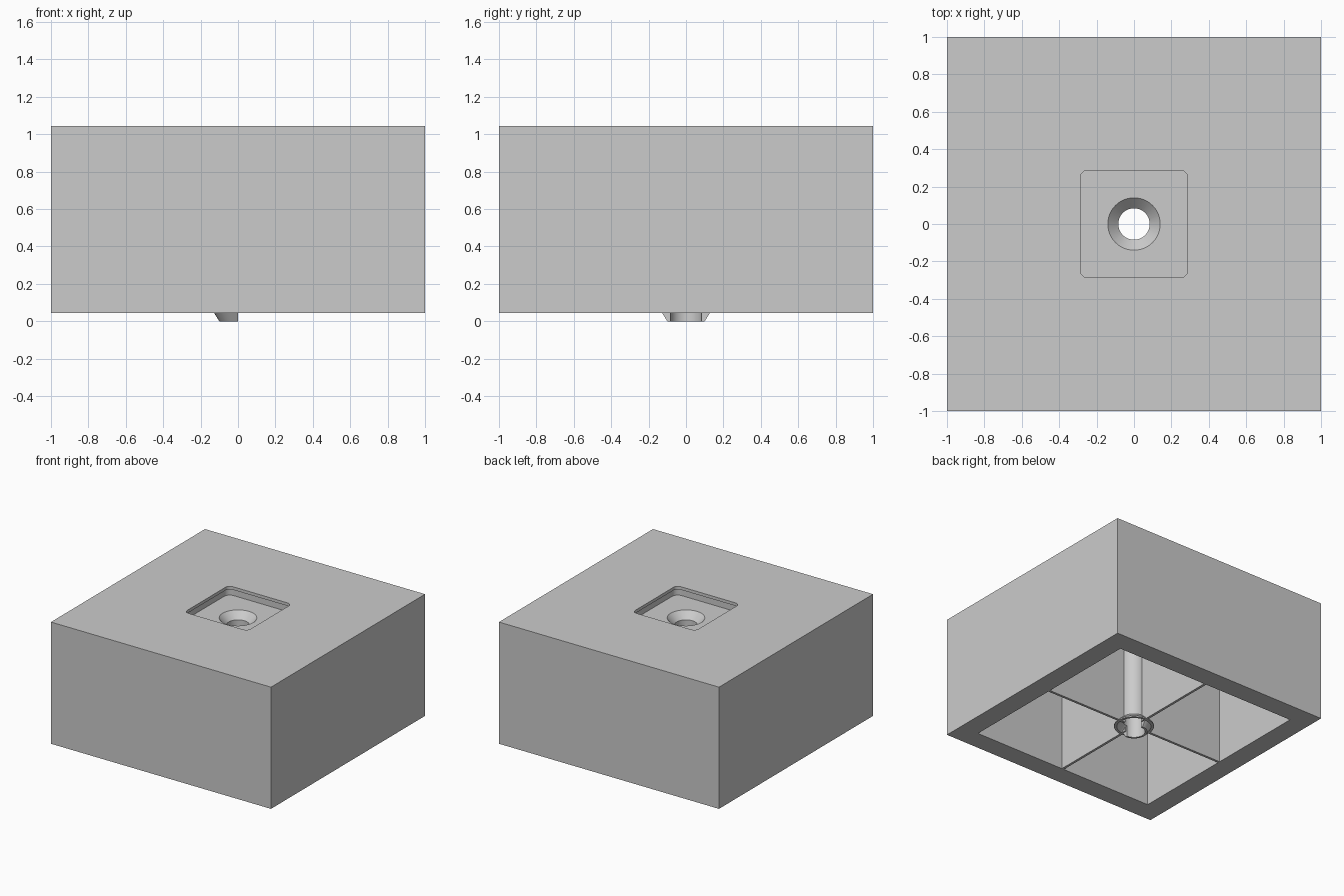
import bpy
import bmesh
from math import pi, cos, sin

old = bpy.data.objects.get("Cube")
if old:
    bpy.data.objects.remove(old, do_unlink=True)

BASE, TOP = 0.045, 1.045
WALL = 0.166
INNER = 1 - WALL
CEILING = TOP - WALL
BORE, TUBE = 0.084, 0.106
FLOOR = TOP - 0.08

grey = bpy.data.materials.new("plain_grey")
grey.use_nodes = True
grey.diffuse_color = (0.6, 0.6, 0.6, 1)
grey.node_tree.nodes["Principled BSDF"].inputs["Base Color"].default_value = (0.6, 0.6, 0.6, 1)


def finish(name, bm):
    bmesh.ops.recalc_face_normals(bm, faces=bm.faces)
    mesh = bpy.data.meshes.new(name)
    bm.to_mesh(mesh)
    bm.free()
    mesh.materials.append(grey)
    obj = bpy.data.objects.new(name, mesh)
    bpy.context.collection.objects.link(obj)
    return obj


def box(name, low, high, corner=0):
    """Box between two corners, optionally with rounded upright edges."""
    bm = bmesh.new()
    bmesh.ops.create_cube(bm, size=1)
    for v in bm.verts:
        v.co = [(a + b) / 2 + c * (b - a) for a, b, c in zip(low, high, v.co)]
    if corner:
        upright = [e for e in bm.edges
                   if abs(e.verts[0].co.z - e.verts[1].co.z) > 1e-4]
        bmesh.ops.bevel(bm, geom=upright, offset=corner, segments=6,
                        profile=0.5, affect='EDGES')
    return finish(name, bm)


def lathe(name, profile, start=0, sweep=2 * pi, steps=64):
    """Sweep a closed (radius, z) outline about the z axis; cap partial sweeps."""
    bm = bmesh.new()
    full = sweep > 6.28
    rings = []
    for i in range(steps if full else steps + 1):
        a = start + sweep * i / steps
        rings.append([bm.verts.new((r * cos(a), r * sin(a), z)) for r, z in profile])
    n = len(profile)
    for i in range(steps):
        p, q = rings[i], rings[(i + 1) % len(rings)]
        for j in range(n):
            k = (j + 1) % n
            bm.faces.new((p[j], p[k], q[k], q[j]))
    if not full:
        bm.faces.new(rings[0])
        bm.faces.new(rings[-1])
    bmesh.ops.remove_doubles(bm, verts=bm.verts, dist=1e-5)
    return finish(name, bm)


def cut(obj, cutter):
    mod = obj.modifiers.new("cut", 'BOOLEAN')
    mod.operation = 'DIFFERENCE'
    mod.solver = 'EXACT'
    mod.object = cutter
    cutter.hide_render = True
    bpy.context.view_layer.objects.active = obj
    bpy.ops.object.modifier_apply(modifier=mod.name)
    bpy.data.objects.remove(cutter, do_unlink=True)


def smooth(obj):
    bpy.ops.object.select_all(action='DESELECT')
    obj.select_set(True)
    bpy.context.view_layer.objects.active = obj
    bpy.ops.object.shade_smooth_by_angle(angle=0.5)


# Block, open underneath
block = box("block_shell", (-1, -1, BASE), (1, 1, TOP))
cut(block, box("cavity", (-INNER, -INNER, -0.1), (INNER, INNER, CEILING)))

# Rounded square recess with a thin lip, and the countersunk bore below it
S, LIP = 0.287, TOP - 0.025
cut(block, box("recess_mouth", (-S, -S, LIP - 0.01), (S, S, TOP + 0.1), 0.04))
U = S + 0.015
cut(block, box("recess_pocket", (-U, -U, FLOOR), (U, U, LIP), 0.05))
bm = bmesh.new()
bmesh.ops.create_cone(bm, cap_ends=True, segments=64, radius1=BORE, radius2=BORE, depth=1)
for v in bm.verts:
    v.co.z += CEILING
cut(block, finish("bore", bm))
bm = bmesh.new()
bmesh.ops.create_cone(bm, cap_ends=True, segments=64, radius1=BORE - 0.01,
                      radius2=0.15, depth=0.076)
for v in bm.verts:
    v.co.z += FLOOR - 0.028
cut(block, finish("countersink", bm))
smooth(block)

# Cross ribs meeting the central tube
T, R = 0.01, BORE + 0.01
for name, low, high in (
        ("rib_left", (R, -T), (INNER, T)), ("rib_right", (-INNER, -T), (-R, T)),
        ("rib_back", (-T, R), (T, INNER)), ("rib_front", (-T, -INNER), (T, -R))):
    box(name, (*low, BASE), (*high, CEILING))

# Tube flared at its foot: socket on one half, tapered spigot on the other
outer = [(TUBE, CEILING), (TUBE, BASE + 0.05), (0.15, BASE + 0.01), (0.15, BASE)]
socket = outer + [(0.13, BASE), (BORE, BASE + 0.045), (BORE, CEILING)]
spigot = outer + [(0.128, BASE), (0.1, 0), (BORE, 0), (BORE, CEILING)]
smooth(lathe("tube_socket_half", socket, -pi / 2, pi, 32))
smooth(lathe("tube_spigot_half", spigot, pi / 2, pi, 32))
